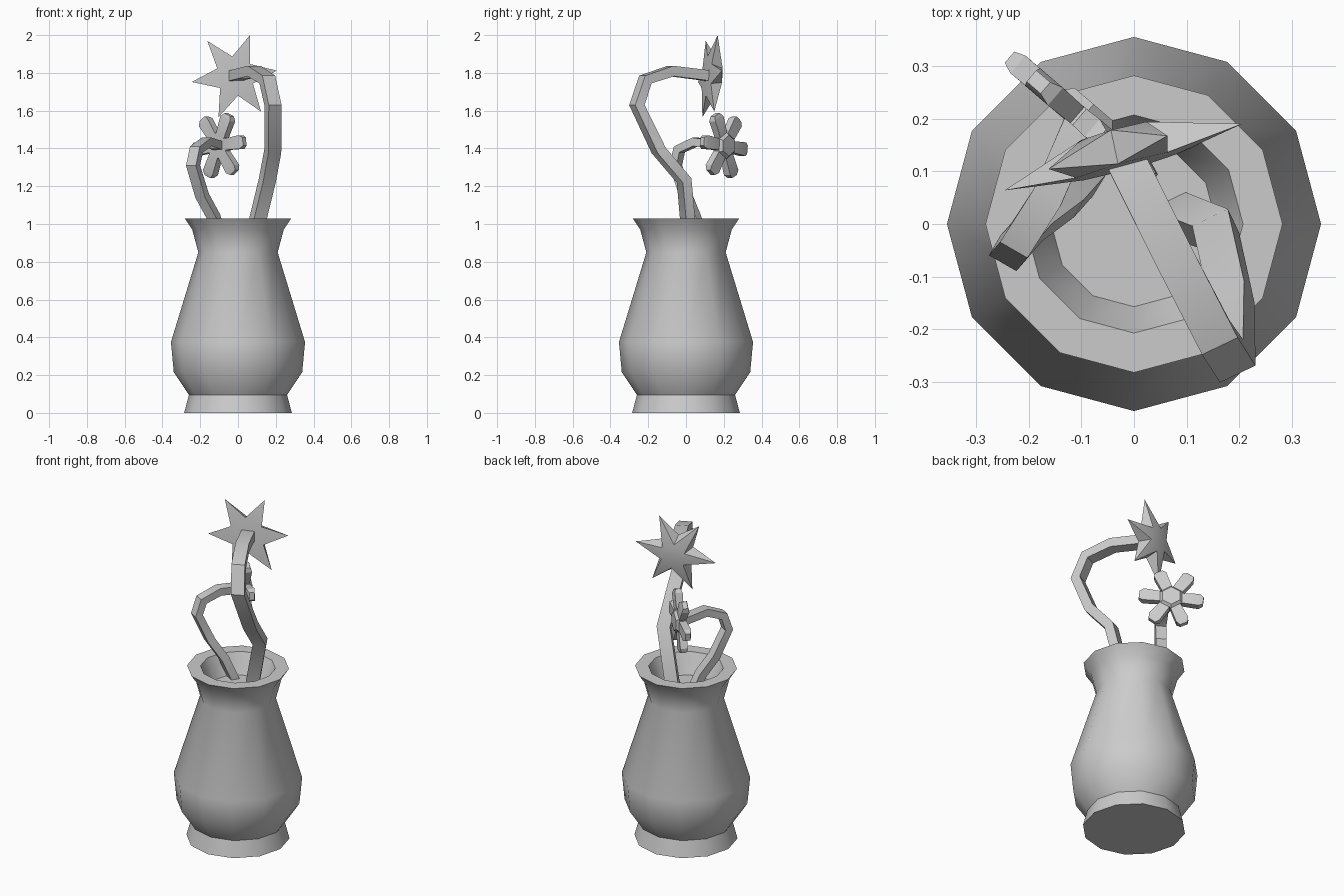
import bpy, bmesh
from math import sin, cos, pi, radians
from mathutils import Vector

if "Cube" in bpy.data.objects:
    bpy.data.objects.remove(bpy.data.objects["Cube"])


def finish(bm, name, angle=32):
    bmesh.ops.recalc_face_normals(bm, faces=bm.faces)
    me = bpy.data.meshes.new(name)
    bm.to_mesh(me)
    bm.free()
    ob = bpy.data.objects.new(name, me)
    bpy.context.collection.objects.link(ob)
    bpy.ops.object.select_all(action='DESELECT')
    ob.select_set(True)
    bpy.context.view_layer.objects.active = ob
    bpy.ops.object.shade_smooth_by_angle(angle=radians(angle))
    return ob


def loft(bm, rings, cap_start=True, cap_end=True):
    vs = [[bm.verts.new(p) for p in r] for r in rings]
    for a, b in zip(vs, vs[1:]):
        n = len(a)
        for i in range(n):
            bm.faces.new((a[i], a[(i + 1) % n], b[(i + 1) % n], b[i]))
    if cap_start:
        bm.faces.new(vs[0][::-1])
    if cap_end:
        bm.faces.new(vs[-1])


# Vase: twelve-sided lathe, rim turned in to a shallow filled neck
profile = [(0.285, 0), (0.26, 0.095), (0.34, 0.215), (0.355, 0.375),
           (0.21, 0.85), (0.242, 0.97), (0.282, 1.03), (0.207, 1.03), (0.157, 0.91)]
bm = bmesh.new()
loft(bm, [[(r * cos(i * pi / 6), r * sin(i * pi / 6), z) for i in range(12)]
          for r, z in profile])
finish(bm, "vase", 35)


# Stems: rectangular section swept along a bent path
def stem(name, path, side, width, thick):
    pts = [Vector(p) for p in path]
    s = Vector(side).normalized()
    rings = []
    for i, p in enumerate(pts):
        d_in = (p - pts[i - 1]).normalized() if i else Vector()
        d_out = (pts[i + 1] - p).normalized() if i < len(pts) - 1 else Vector()
        up = (d_in + d_out).cross(s).normalized()
        rings.append([p + s * a * width / 2 + up * b * thick / 2
                      for a, b in ((1, 1), (-1, 1), (-1, -1), (1, -1))])
    bm = bmesh.new()
    loft(bm, rings)
    finish(bm, name, 30)


stem("tall_stem", [(0.075, 0.02, 0.9), (0.155, -0.01, 1.23), (0.185, -0.145, 1.39),
                   (0.185, -0.26, 1.63), (0.155, -0.215, 1.765), (0.085, -0.08, 1.81),
                   (-0.015, 0.12, 1.785)], (0.9, 0.43, 0), 0.075, 0.055)
stem("short_stem", [(-0.09, 0.09, 0.9), (-0.13, 0.045, 1.04), (-0.19, 0.0, 1.15),
                    (-0.238, -0.055, 1.31), (-0.22, -0.035, 1.395), (-0.165, 0.05, 1.435),
                    (-0.1, 0.2, 1.413)], (0.87, -0.5, 0), 0.06, 0.045)


# Flowers are laid out in a local frame: u across, v up, n facing out
def frame(center, u, n):
    c, u, n = Vector(center), Vector(u).normalized(), Vector(n).normalized()
    v = u.cross(n)
    return lambda a, b, h: c + u * a + v * b + n * h


# Star flower: hexagonal heart with six pointed petals
at = frame((-0.02, 0.127, 1.782), (0.225, 0.063, 0.03), (-0.26, 0.963, -0.08))


def hexagon(r, h):
    return [at(r * cos((i + 0.5) * pi / 3), r * sin((i + 0.5) * pi / 3), h) for i in range(6)]


bm = bmesh.new()
back = [bm.verts.new(p) for p in hexagon(0.105, -0.018)]
front = [bm.verts.new(p) for p in hexagon(0.075, 0.05)]
bm.faces.new(back)
bm.faces.new(front)
for i in range(6):
    k = i * pi / 3
    tip = bm.verts.new(at(0.236 * cos(k), 0.236 * sin(k), 0))
    a, b, c, d = back[i - 1], back[i], front[i], front[i - 1]
    for p, q in ((a, b), (b, c), (c, d), (d, a)):
        bm.faces.new((p, q, tip))
finish(bm, "star_flower", 30)

# Round flower: hexagonal heart with six blunt petals
at = frame((-0.1, 0.2, 1.415), (0.76, -0.65, 0), (0.65, 0.76, 0))
bm = bmesh.new()
loft(bm, [hexagon(0.07, -0.02), hexagon(0.07, 0.02), hexagon(0.055, 0.036)])
for i in range(6):
    k = radians(7) + i * pi / 3
    rings = []
    for r, w, t in ((0.05, 0.03, 0.02), (0.155, 0.036, 0.022), (0.178, 0.022, 0.014)):
        rings.append([at(r * cos(k) - w * a * sin(k), r * sin(k) + w * a * cos(k), t * b)
                      for a, b in ((1, 1), (-1, 1), (-1, -1), (1, -1))])
    loft(bm, rings)
finish(bm, "round_flower", 30)
